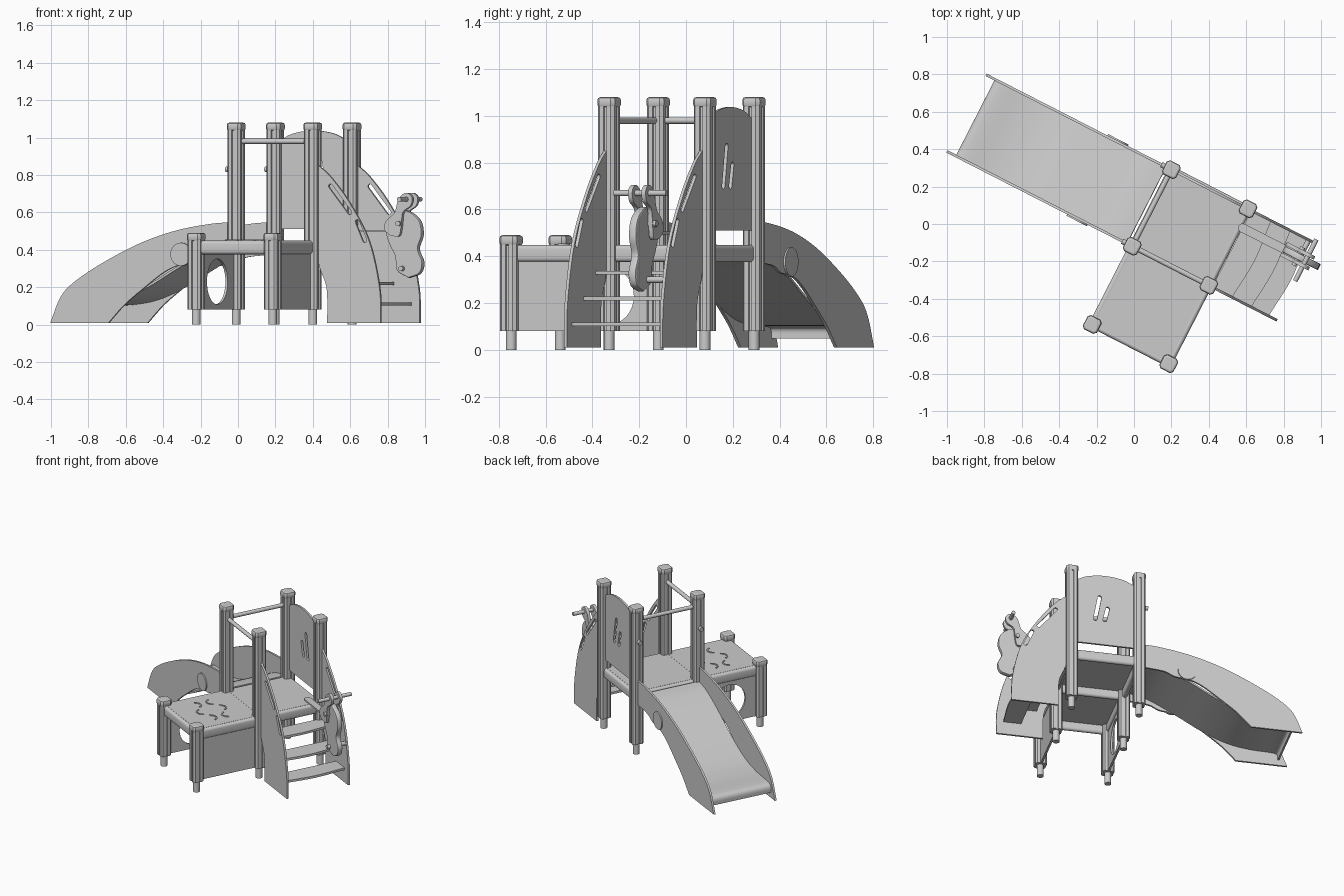
import bpy, math
from mathutils import Matrix, Vector

if "Cube" in bpy.data.objects:
    bpy.data.objects.remove(bpy.data.objects["Cube"])

# The whole unit is built square-on (u, v, z) and then turned into place
PLACE = Matrix.Translation((0.30, -0.019, 0)) @ Matrix.Rotation(math.radians(-27.1), 4, 'Z')
H = 0.23          # half spacing of posts
LOW = -0.70       # v of the low posts
AXES = {'UZ': ((1, 0, 0), (0, 0, 1), (0, -1, 0)),
        'VZ': ((0, 1, 0), (0, 0, 1), (1, 0, 0)),
        'UV': ((1, 0, 0), (0, 1, 0), (0, 0, 1))}


def finish(name, mesh, matrix, angle=30):
    mesh.transform(PLACE @ matrix)
    ob = bpy.data.objects.new(name, mesh)
    bpy.context.collection.objects.link(ob)
    bpy.ops.object.select_all(action='DESELECT')
    ob.select_set(True)
    bpy.context.view_layer.objects.active = ob
    bpy.ops.object.shade_smooth_by_angle(angle=math.radians(angle))
    return ob


def plate(name, outline, plane, offset, thick, holes=(), bevel=0.0):
    """Extrude a closed outline (with holes), centred on offset along the plane normal."""
    cu = bpy.data.curves.new(name, 'CURVE')
    cu.dimensions, cu.fill_mode = '2D', 'BOTH'
    cu.extrude = thick / 2 - bevel
    cu.bevel_depth, cu.bevel_resolution, cu.offset = bevel, 1, -bevel
    for loop in (outline, *holes):
        sp = cu.splines.new('POLY')
        sp.points.add(len(loop) - 1)
        for p, (a, b) in zip(sp.points, loop):
            p.co = (a, b, 0, 1)
        sp.use_cyclic_u = True
    tmp = bpy.data.objects.new(name, cu)
    bpy.context.collection.objects.link(tmp)
    dg = bpy.context.evaluated_depsgraph_get()
    mesh = bpy.data.meshes.new_from_object(tmp.evaluated_get(dg))
    bpy.data.objects.remove(tmp)
    x, y, n = (Vector(a) for a in AXES[plane])
    m = Matrix((x, y, n)).transposed().to_4x4()
    at = Vector([abs(c) * offset for c in n])
    return finish(name, mesh, Matrix.Translation(at) @ m)


def spline(pts, n=6):
    """Smooth open curve through the points."""
    v = [Vector(p) for p in pts]
    v = [2 * v[0] - v[1]] + v + [2 * v[-1] - v[-2]]
    out = []
    for a, b, c, d in zip(v, v[1:], v[2:], v[3:]):
        for i in range(n):
            t = i / n
            out.append(tuple(0.5 * (2 * b + (c - a) * t + (2 * a - 5 * b + 4 * c - d) * t * t
                                    + (3 * b - a - 3 * c + d) * t ** 3)))
    return out + [tuple(v[-2])]


def circle(x, y, r, n=32):
    return [(x + r * math.cos(2 * math.pi * i / n), y + r * math.sin(2 * math.pi * i / n)) for i in range(n)]


def slot(a, b, r, n=8):
    """Capsule outline between two points."""
    t = math.atan2(b[1] - a[1], b[0] - a[0])
    return [(c[0] + r * math.cos(t + s + math.pi * i / n), c[1] + r * math.sin(t + s + math.pi * i / n))
            for c, s in ((b, -math.pi / 2), (a, math.pi / 2)) for i in range(n + 1)]


def rect(x0, x1, y0, y1):
    return [(x0, y0), (x1, y0), (x1, y1), (x0, y1)]


def rod(name, a, b, r, n=16):
    a, b = Vector(a), Vector(b)
    bpy.ops.mesh.primitive_cylinder_add(vertices=n, radius=r, depth=(b - a).length)
    tmp = bpy.context.object
    mesh = tmp.data.copy()
    bpy.data.objects.remove(tmp)
    m = Matrix.Translation((a + b) / 2) @ (b - a).to_track_quat('Z', 'Y').to_matrix().to_4x4()
    return finish(name, mesh, m)


# Grooved posts with caps and round feet
side = [(0.039, -0.027), (0.039, -0.007), (0.032, -0.005), (0.032, 0.005), (0.039, 0.007), (0.039, 0.027)]
section = [tuple(Matrix.Rotation(k * math.pi / 2, 2) @ Vector(p)) for k in range(4) for p in side]
posts = [(-H, H, 1.08), (H, H, 1.08), (-H, -H, 1.08), (H, -H, 1.08), (-H, LOW, 0.49), (H, LOW, 0.49)]
for i, (u, v, top) in enumerate(posts):
    plate(f"post_{i}", [(u + a, v + b) for a, b in section], 'UV', (0.08 + top - 0.03) / 2, top - 0.11)
    c, k = 0.042, 0.028
    oct_ = [(u + a, v + b) for a, b in ((c, -k), (c, k), (k, c), (-k, c), (-c, k), (-c, -k), (-k, -c), (k, -c))]
    plate(f"post_cap_{i}", oct_, 'UV', top - 0.022, 0.044, bevel=0.012)
    rod(f"post_foot_{i}", (u, v, 0), (u, v, 0.09), 0.023)

# Decks with edge beams
for name, v0, v1 in (("high_deck", -H, H), ("low_deck", LOW, -H)):
    plate(name, rect(-0.225, 0.225, v0 + 0.004, v1 - 0.004), 'UV', 0.441, 0.016)
    for s in (-1, 1):
        plate(name + "_side_beam", slot((s * H, 0.394), (s * H, 0.431), 0.018), 'UZ', (v0 + v1) / 2, v1 - v0 - 0.07)
for v in (LOW, -H, H):
    plate("cross_beam", slot((v, 0.394), (v, 0.431), 0.018), 'VZ', 0, 2 * H - 0.07)

# Raised arcs on the low deck
for i in range(6):
    cu, cv = -0.11 + 0.11 * (i % 3), -0.53 + 0.13 * (i // 3)
    angs = [math.radians(20 + 140 * j / 10 + 180 * (i % 2)) for j in range(11)]
    arc = [(cu + r * math.cos(t), cv + r * math.sin(t)) for r, seq in ((0.045, angs), (0.036, angs[::-1])) for t in seq]
    plate("deck_arc", arc, 'UV', 0.451, 0.006)

# Panels under the low deck: one with a crawl hole, one solid
mid = (LOW - H) / 2
under = rect(LOW + 0.03, -H - 0.03, 0.08, 0.385)
plate("crawl_panel", under, 'VZ', -H, 0.014, [circle(mid, 0.23, 0.122)])
plate("solid_panel", under, 'VZ', H, 0.014)

# Tall barrier with arched top and two slanted slots
arch = spline([(0.2, 0.985), (0.12, 1.022), (0, 1.038), (-0.12, 1.022), (-0.2, 0.985)])
plate("barrier_panel", [(-0.2, 0.51), (0.2, 0.51)] + arch, 'UZ', H, 0.014,
      [slot((0.07, 0.70), (0.04, 0.87), 0.013), slot((0.005, 0.70), (-0.015, 0.79), 0.013)])

# Hand rails and post knobs
rod("front_hand_rail", (-H, -H, 0.98), (H, -H, 0.98), 0.014)
rod("slide_hand_rail", (-H, -H, 0.98), (-H, H, 0.98), 0.014)
for v in (-H, H):
    rod("post_knob", (-H, v, 0.83), (-H - 0.06, v, 0.83), 0.015)

# Slide side panels with round bosses
rim = spline([(-0.24, 0.545), (-0.36, 0.541), (-0.58, 0.505), (-0.80, 0.437), (-1.02, 0.335),
              (-1.19, 0.235), (-1.28, 0.15), (-1.343, 0.01)])
belly = spline([(-0.994, 0.01), (-0.90, 0.105), (-0.79, 0.19), (-0.67, 0.275), (-0.58, 0.315),
                (-0.47, 0.33), (-0.40, 0.36), (-0.24, 0.375)])
for s in (-1, 1):
    plate("slide_side", rim + belly, 'UZ', s * H, 0.014)
    plate("slide_boss", circle(-0.556, 0.376, 0.062), 'UZ', s * (H + 0.004), 0.022)

# Slide chute with rolled lip
chute = spline([(-0.262, 0.442), (-0.35, 0.425), (-0.45, 0.385), (-0.60, 0.305), (-0.77, 0.21), (-0.93, 0.145),
                (-1.08, 0.118), (-1.22, 0.113), (-1.27, 0.105), (-1.288, 0.085), (-1.29, 0.05)])
back = []
for i, p in enumerate(chute):
    d = (Vector(chute[min(i + 1, len(chute) - 1)]) - Vector(chute[max(i - 1, 0)])).normalized()
    back.append((p[0] - d.y * 0.012, p[1] + d.x * 0.012))
plate("slide_chute", chute + back[::-1], 'UZ', 0, 2 * H - 0.014)

# Stair side panels
outer = spline([(0.64, 0.01), (0.633, 0.2), (0.57, 0.45), (0.455, 0.65), (0.34, 0.79), (0.268, 0.85)])
inner = spline([(0.262, 0.35), (0.28, 0.29), (0.31, 0.22), (0.32, 0.15), (0.32, 0.01)])
for s in (-1, 1):
    plate("stair_side", outer + inner, 'UZ', s * H, 0.014,
          [slot((0.34, 0.74), (0.455, 0.60), 0.012), slot((0.50, 0.55), (0.545, 0.45), 0.012)])

# Stair treads with bowed fronts
for i, front in enumerate((0.59, 0.485, 0.37)):
    nose = spline([(front, -0.223), (front + 0.018, 0), (front, 0.223)])
    plate("tread", nose + [(front - 0.12, 0.223), (front - 0.12, -0.223)], 'UV', 0.11 * (i + 1), 0.016)

# Play figure: two-lobed body, paired arms with handle, mounting rods
FV = 0.126
half = [(0.63, 0.25), (0.695, 0.275), (0.712, 0.335), (0.685, 0.405), (0.708, 0.48), (0.69, 0.56), (0.61, 0.61),
        (0.525, 0.58), (0.497, 0.49), (0.52, 0.42), (0.55, 0.365), (0.56, 0.29), (0.63, 0.25)]
plate("figure_body", spline(half)[:-1], 'UZ', FV, 0.036, bevel=0.006)
arm = spline([(0.535, 0.475), (0.585, 0.475), (0.60, 0.53), (0.61, 0.60), (0.655, 0.635), (0.665, 0.68), (0.63, 0.705),
              (0.585, 0.675), (0.56, 0.60), (0.51, 0.555), (0.497, 0.51), (0.535, 0.475)])[:-1]
for s in (-1, 1):
    plate("figure_arm", arm, 'UZ', FV + s * 0.032, 0.02)
rod("figure_handle", (0.63, FV - 0.125, 0.67), (0.63, FV + 0.125, 0.67), 0.013)
rod("figure_upper_bolt", (0.585, FV - 0.055, 0.54), (0.585, FV + 0.055, 0.54), 0.014)
rod("figure_lower_bolt", (0.595, FV - 0.04, 0.30), (0.595, H, 0.30), 0.014)
plate("figure_bracket", slot((0.25, FV), (0.56, FV), 0.024), 'UV', 0.50, 0.012)
